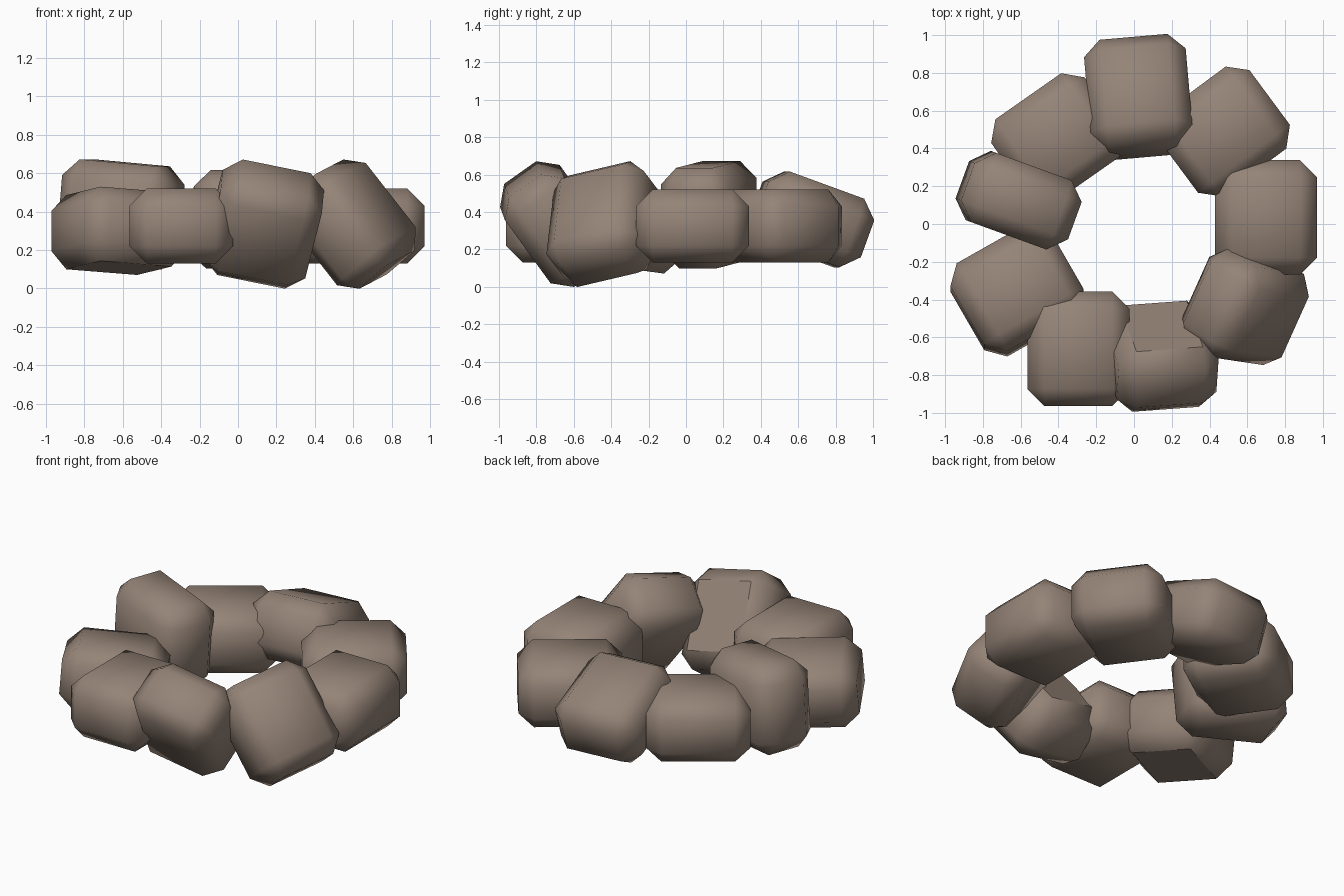
import bpy, bmesh, math
from mathutils import Matrix, Euler

if "Cube" in bpy.data.objects:
    bpy.data.objects.remove(bpy.data.objects["Cube"])

stone_mat = bpy.data.materials.new("brown stone")
stone_mat.diffuse_color = (0.30, 0.23, 0.185, 1)
stone_mat.use_nodes = True
stone_mat.node_tree.nodes["Principled BSDF"].inputs["Base Color"].default_value = stone_mat.diffuse_color

SIZE = (0.54, 0.605, 0.39)   # one chamfered block, turned differently each time
CHAMFER = 0.09


def stone(name, centre, turn=(0, 0, 0), flat_base=False):
    bm = bmesh.new()
    bmesh.ops.create_cube(bm, size=1)
    bmesh.ops.scale(bm, vec=SIZE, verts=bm.verts)
    bmesh.ops.bevel(bm, geom=bm.edges[:], offset=CHAMFER, offset_type='OFFSET',
                    segments=1, affect='EDGES', profile=0.5)
    bm.normal_update()
    for f in bm.faces:
        # soft worn shading, with a split-flat underside on some stones
        f.smooth = not (flat_base and f.normal.z < -0.95)
    rot = Euler([math.radians(a) for a in turn]).to_matrix().to_4x4()
    bm.transform(rot)
    me = bpy.data.meshes.new(name)
    bm.to_mesh(me)
    bm.free()
    me.materials.append(stone_mat)
    ob = bpy.data.objects.new(name, me)
    ob.location = centre
    bpy.context.collection.objects.link(ob)
    return ob


# Ring of nine stones, counter-clockwise from the right
stone("stone_right", (0.70, 0.035, 0.325))
stone("stone_back_right", (0.475, 0.49, 0.325), (0, 0, -53.5))
stone("stone_back", (0.025, 0.672, 0.36), (-20, 0, 5))
stone("stone_back_left", (-0.405, 0.455, 0.325), (0, 0, -55))
stone("stone_left", (-0.611, 0.126, 0.385), (90, -85, -20))
stone("stone_front_left", (-0.62, -0.35, 0.30), (-4, -7, -60), True)
stone("stone_front", (-0.295, -0.66, 0.325))
stone("stone_front_leaning", (0.135, -0.70, 0.335), (126, 11.4, 4.2), True)
stone("stone_front_right", (0.59, -0.44, 0.335), (53.4, -12.1, 65.8))
